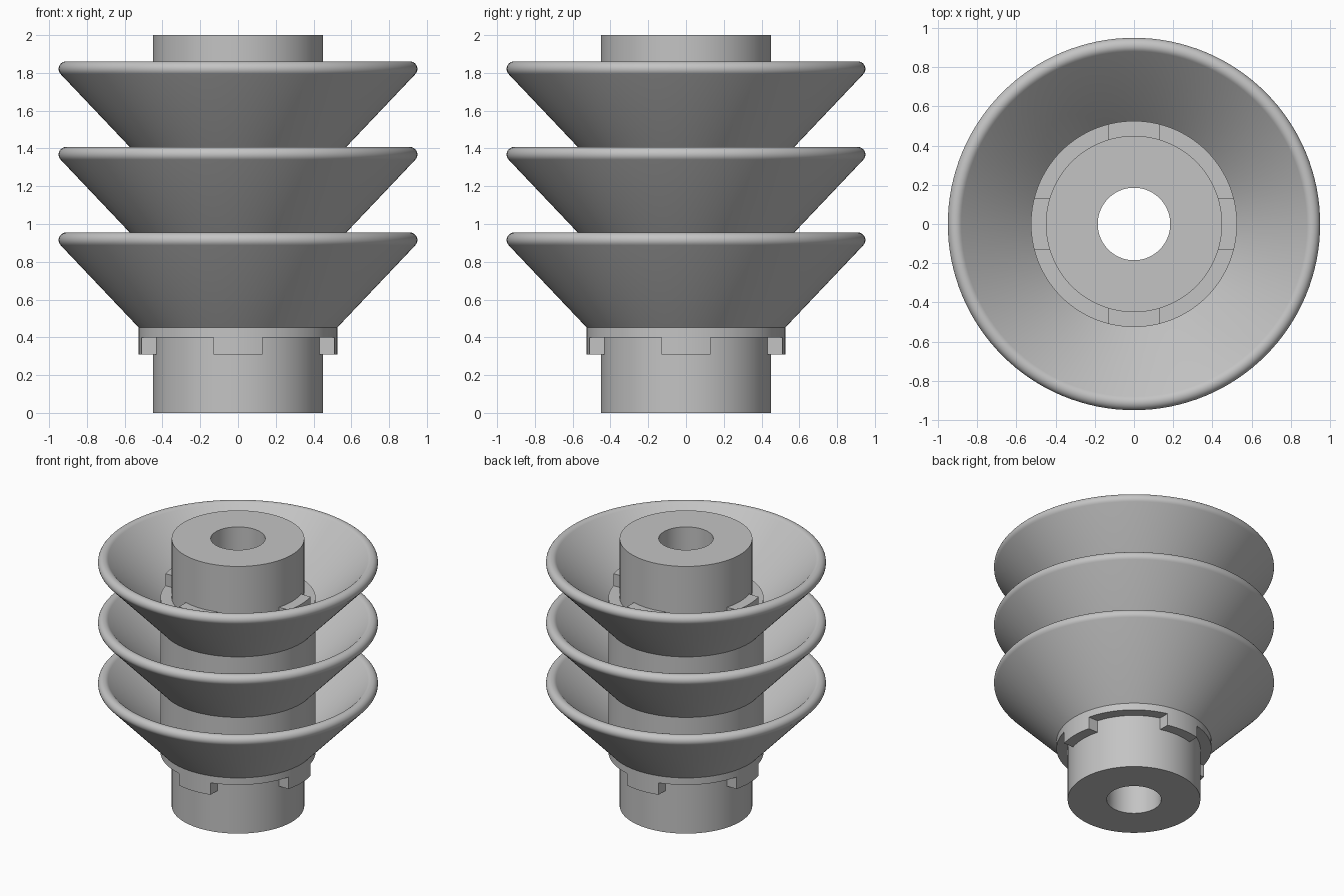
import bpy, bmesh, math

if "Cube" in bpy.data.objects:
    bpy.data.objects.remove(bpy.data.objects["Cube"], do_unlink=True)

SEGMENTS = 128
TUBE_R, BORE_R, SLEEVE_R = 0.45, 0.185, 0.526
SLEEVE_LOW, SLEEVE_HIGH = 0.40, 1.56
LUG_H, LUG_HALF = 0.09, 0.13
PITCH = 0.453

grey = bpy.data.materials.new("plain grey")
grey.use_nodes = True
colour = (0.55, 0.55, 0.55, 1)
grey.diffuse_color = colour
grey.node_tree.nodes["Principled BSDF"].inputs["Base Color"].default_value = colour


def finish(name, bm):
    bmesh.ops.recalc_face_normals(bm, faces=bm.faces)
    mesh = bpy.data.meshes.new(name)
    bm.to_mesh(mesh)
    bm.free()
    mesh.materials.append(grey)
    mesh.shade_smooth()
    mesh.set_sharp_from_angle(angle=math.radians(30))
    obj = bpy.data.objects.new(name, mesh)
    bpy.context.collection.objects.link(obj)
    return obj


def lathe(name, profile):
    """Turn a closed (radius, height) outline around the z axis."""
    bm = bmesh.new()
    verts = [bm.verts.new((r, 0, z)) for r, z in profile]
    edges = [bm.edges.new((a, b)) for a, b in zip(verts, verts[1:] + verts[:1])]
    bmesh.ops.spin(bm, geom=verts + edges, axis=(0, 0, 1), cent=(0, 0, 0),
                   angle=math.tau, steps=SEGMENTS, use_merge=True)
    bmesh.ops.remove_doubles(bm, verts=bm.verts, dist=0.0001)
    return finish(name, bm)


def ring(name, inner, outer, low, high):
    return lathe(name, [(inner, low), (outer, low), (outer, high), (inner, high)])


def lug(name, low, turn):
    """Parallel-sided locking tooth cut from the sleeve ring."""
    bm = bmesh.new()
    xs = [LUG_HALF * (i / 5 - 1) for i in range(11)]
    plan = [(x, -math.sqrt(SLEEVE_R ** 2 - x * x)) for x in xs]
    plan += [(x, -math.sqrt((TUBE_R - 0.01) ** 2 - x * x)) for x in reversed(xs)]
    face = bm.faces.new([bm.verts.new((x, y, low)) for x, y in plan])
    top = bmesh.ops.extrude_face_region(bm, geom=[face])["geom"]
    bmesh.ops.translate(bm, vec=(0, 0, LUG_H),
                        verts=[g for g in top if isinstance(g, bmesh.types.BMVert)])
    finish(name, bm).rotation_euler.z = turn


# Bored core and the sleeve around it
ring("core_tube", BORE_R, TUBE_R, 0, 2)
ring("sleeve", TUBE_R - 0.01, SLEEVE_R, SLEEVE_LOW, SLEEVE_HIGH)

# Locking lugs at both ends of the sleeve
for i in range(4):
    lug(f"lower_lug_{i + 1}", SLEEVE_LOW - LUG_H, i * math.pi / 2)
    lug(f"upper_lug_{i + 1}", SLEEVE_HIGH, i * math.pi / 2)

# Flared skirts with rounded rims
RIM_R, RIM_Z, RIM = 0.91, 0.915, 0.04
slope = math.radians(46.5)
for i in range(3):
    lift = i * PITCH
    arc = [slope - math.pi / 2 + math.pi * k / 12 for k in range(13)]
    rim = [(RIM_R + RIM * math.cos(a), RIM_Z + RIM * math.sin(a) + lift) for a in arc]
    (r0, z0), (r1, z1) = rim[0], rim[-1]
    foot = SLEEVE_R - 0.02
    outer_foot = (foot, z0 - (r0 - foot) * math.tan(slope))
    inner_foot = (foot, z1 - (r1 - foot) * math.tan(slope))
    lathe(f"skirt_{i + 1}", [outer_foot] + rim + [inner_foot])
